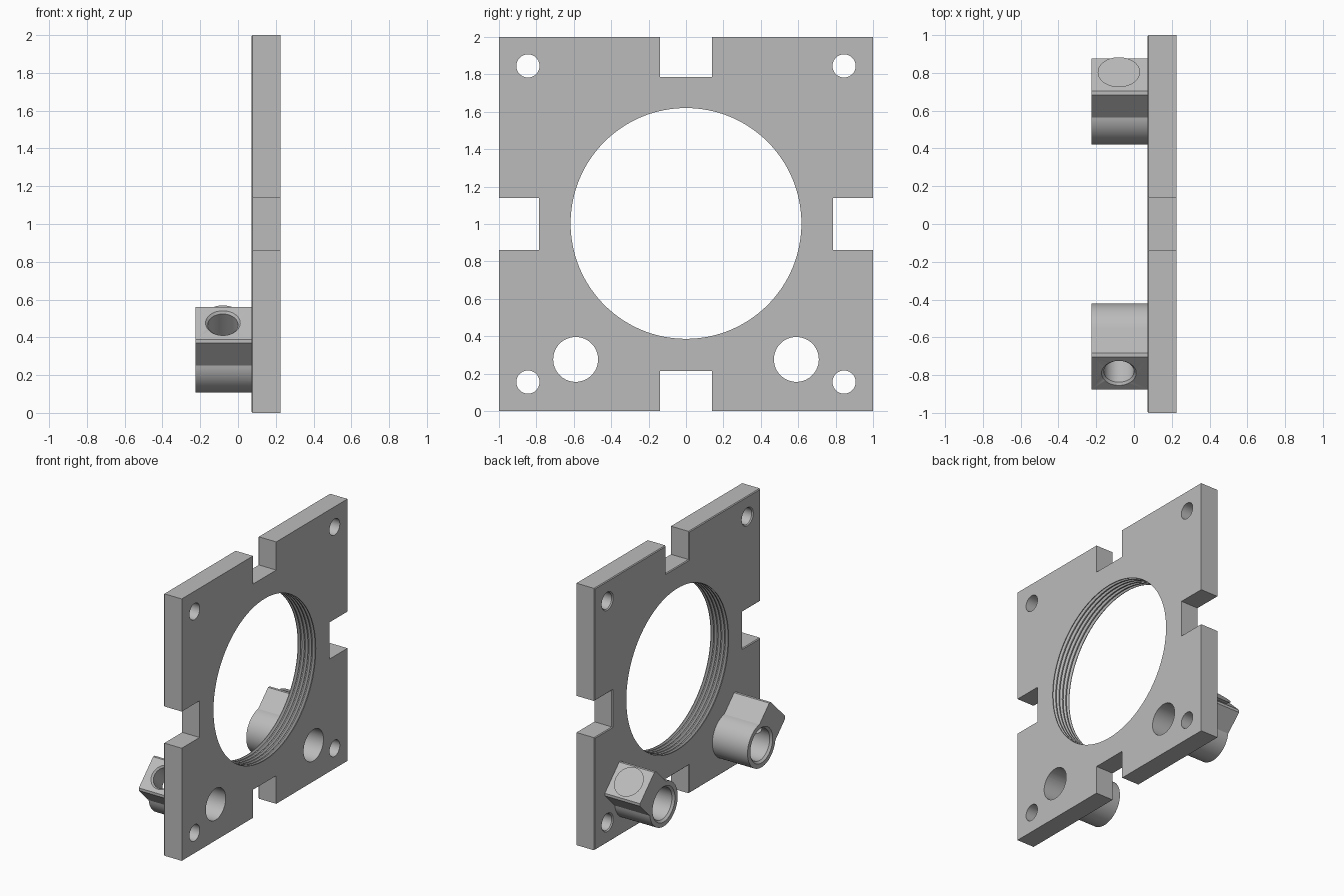
import bpy, bmesh
from math import sin, cos, pi, asin, sqrt
from mathutils import Matrix, Vector

cube = bpy.data.objects.get("Cube")
if cube:
    bpy.data.objects.remove(cube, do_unlink=True)

GREY = (0.5, 0.5, 0.5, 1)
grey = bpy.data.materials.new("matte grey")
grey.use_nodes = True
grey.diffuse_color = GREY
grey.node_tree.nodes["Principled BSDF"].inputs["Base Color"].default_value = GREY

PLATE_BACK, PLATE_FRONT = 0.072, 0.225
CLAMP_END = -0.225
X_AXIS = Vector((1, 0, 0))


def finish(bm, name):
    bmesh.ops.recalc_face_normals(bm, faces=bm.faces)
    mesh = bpy.data.meshes.new(name)
    bm.to_mesh(mesh)
    bm.free()
    mesh.materials.append(grey)
    obj = bpy.data.objects.new(name, mesh)
    bpy.context.collection.objects.link(obj)
    return obj


def extrude_outline(name, outline, x0, x1, chamfer=0):
    """Solid from a (y, z) outline, running from x0 to x1."""
    bm = bmesh.new()
    face = bm.faces.new([bm.verts.new((x0, y, z)) for y, z in outline])
    grown = bmesh.ops.extrude_face_region(bm, geom=[face], use_keep_orig=True)["geom"]
    bmesh.ops.translate(bm, vec=(x1 - x0, 0, 0),
                        verts=[g for g in grown if isinstance(g, bmesh.types.BMVert)])
    bmesh.ops.recalc_face_normals(bm, faces=bm.faces)
    if chamfer:
        rim = [e for e in bm.edges if all(v.co.x == x0 or abs(v.co.x - x0) < 1e-5 for v in e.verts)]
        bmesh.ops.bevel(bm, geom=rim, offset=chamfer, segments=1, affect='EDGES')
    return finish(bm, name)


def lathe(name, profile, origin, axis, sides=64):
    """Capped solid of revolution from (distance, radius) pairs."""
    bm = bmesh.new()
    turn = Matrix.Translation(origin) @ axis.to_track_quat('Z', 'Y').to_matrix().to_4x4()
    rings = [[bm.verts.new(turn @ Vector((r * cos(2 * pi * i / sides), r * sin(2 * pi * i / sides), d)))
              for i in range(sides)] for d, r in profile]
    for a, b in zip(rings, rings[1:]):
        for i in range(sides):
            j = (i + 1) % sides
            bm.faces.new((a[i], a[j], b[j], b[i]))
    bm.faces.new(rings[0])
    bm.faces.new(rings[-1])
    return finish(bm, name)


def combine(target, tool, operation):
    mod = target.modifiers.new(operation, 'BOOLEAN')
    mod.operation, mod.solver, mod.object = operation, 'EXACT', tool
    bpy.ops.object.select_all(action='DESELECT')
    bpy.context.view_layer.objects.active = target
    target.select_set(True)
    bpy.ops.object.modifier_apply(modifier=mod.name)
    bpy.data.objects.remove(tool, do_unlink=True)


# Square plate with a notch in the middle of each side
quarter = [(-1, -1), (-0.14, -1), (-0.14, -0.785), (0.14, -0.785), (0.14, -1)]
outline = []
for k in range(4):
    c, s = round(cos(k * pi / 2)), round(sin(k * pi / 2))
    outline += [(c * y - s * z, 1 + s * y + c * z) for y, z in quarter]
plate = extrude_outline("mounting_plate", outline, PLATE_BACK, PLATE_FRONT, 0.006)

# Threaded centre opening
MINOR, MAJOR, TURNS = 0.617, 0.635, 5
pitch = (PLATE_FRONT - PLATE_BACK) / TURNS
thread = [(PLATE_BACK - 0.05, MINOR)]
for k in range(TURNS):
    x = PLATE_BACK + k * pitch
    thread += [(x + 0.15 * pitch, MINOR), (x + 0.45 * pitch, MAJOR),
               (x + 0.55 * pitch, MAJOR), (x + 0.85 * pitch, MINOR)]
thread.append((PLATE_FRONT + 0.05, MINOR))
combine(plate, lathe("thread_cutter", thread, (0, 0, 1.003), X_AXIS, 128), 'DIFFERENCE')

# Corner screw holes, countersunk on the clamp side
screw = [(PLATE_BACK - 0.02, 0.09), (PLATE_BACK + 0.008, 0.062), (PLATE_FRONT + 0.05, 0.062)]
for y in (-0.845, 0.845):
    for z in (0.155, 1.845):
        combine(plate, lathe("screw_cutter", screw, (0, y, z), X_AXIS, 48), 'DIFFERENCE')

# Rod clamps: a tube with a slanted block holding the set screw
TUBE, HALF, REACH, CUT = 0.169, 0.136, 0.282, 0.014
start = asin(HALF / TUBE)
for side in (-1, 1):
    cy, cz = side * 0.59, 0.276
    out = Vector((0, side, 1)).normalized()
    across = Vector((0, side, -1)).normalized()
    arc = [start + (2 * pi - 2 * start) * i / 48 for i in range(49)]
    local = [(TUBE * cos(a), TUBE * sin(a)) for a in arc]
    local += [(REACH - CUT, -HALF), (REACH, CUT - HALF), (REACH, HALF - CUT), (REACH - CUT, HALF)]
    pts = [out * d + across * t for d, t in local]
    clamp = extrude_outline("rod_clamp", [(cy + p.y, cz + p.z) for p in pts],
                            CLAMP_END, PLATE_BACK + 0.02)
    combine(plate, clamp, 'UNION')

    bore = [(CLAMP_END - 0.02, 0.155), (CLAMP_END + 0.015, 0.12), (PLATE_FRONT + 0.05, 0.12)]
    combine(plate, lathe("bore_cutter", bore, (0, cy, cz), X_AXIS), 'DIFFERENCE')
    tap = [(0, 0.08), (REACH - 0.012, 0.08), (REACH, 0.092), (REACH + 0.02, 0.112)]
    combine(plate, lathe("set_screw_cutter", tap, (-0.08, cy, cz), out), 'DIFFERENCE')

# Smooth round walls, crisp edges
bpy.ops.object.select_all(action='DESELECT')
plate.select_set(True)
bpy.context.view_layer.objects.active = plate
bpy.ops.object.shade_smooth_by_angle(angle=pi / 7)
